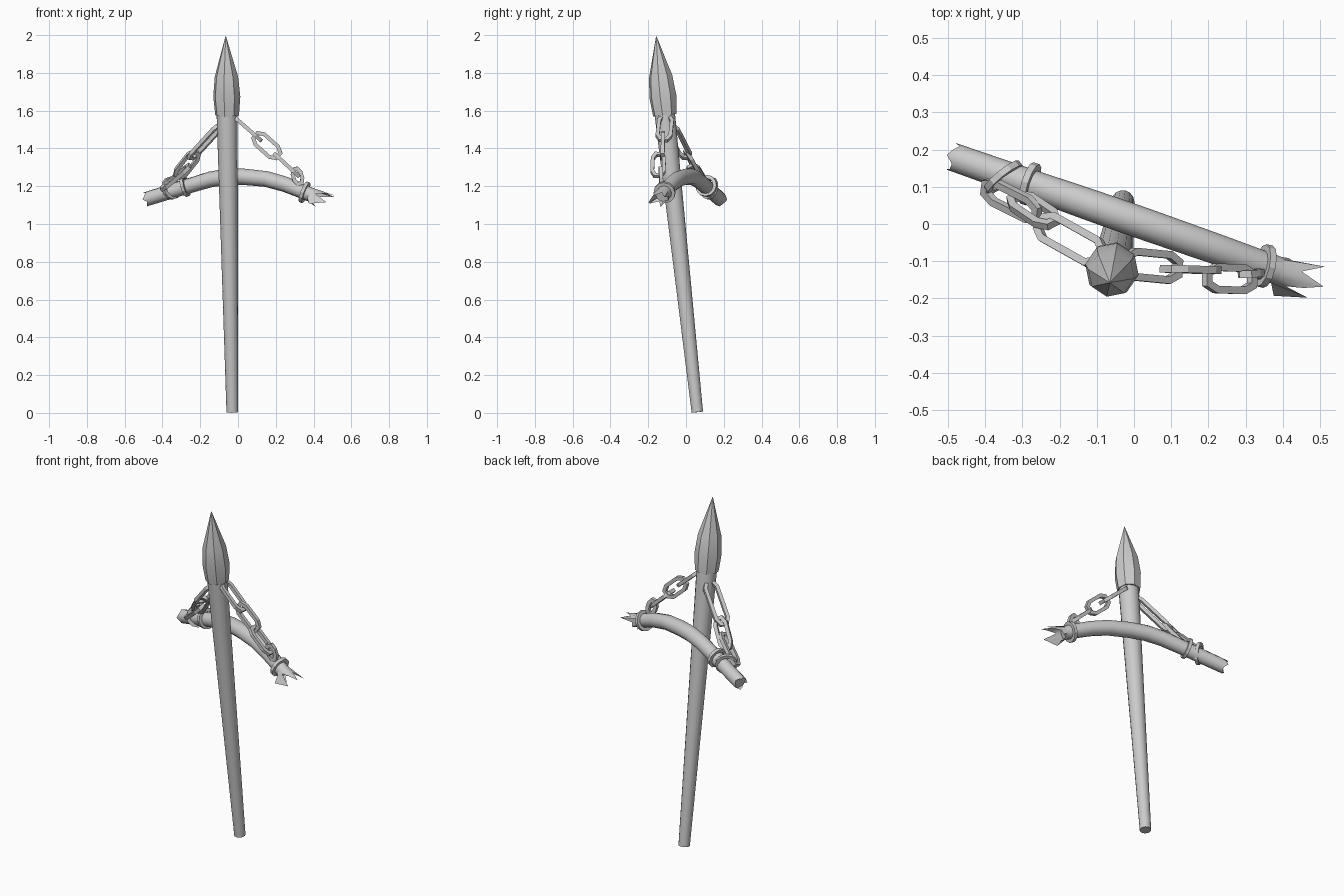
import bpy, bmesh
from math import sin, cos, pi, radians
from mathutils import Vector as V

if "Cube" in bpy.data.objects:
    bpy.data.objects.remove(bpy.data.objects["Cube"])

UP = V((0, 0, 1))


def finish(bm, name, smooth=None):
    bmesh.ops.recalc_face_normals(bm, faces=bm.faces)
    me = bpy.data.meshes.new(name)
    bm.to_mesh(me)
    bm.free()
    ob = bpy.data.objects.new(name, me)
    bpy.context.collection.objects.link(ob)
    if smooth:
        bpy.ops.object.select_all(action='DESELECT')
        ob.select_set(True)
        bpy.context.view_layer.objects.active = ob
        bpy.ops.object.shade_smooth_by_angle(angle=radians(smooth))
    return ob


def bridge(bm, a, b):
    n = len(a)
    for i in range(n):
        bm.faces.new((a[i], a[(i + 1) % n], b[(i + 1) % n], b[i]))


def tube(name, path, radii, sides, side_hint, smooth=None, start_jag=None, end_jag=None):
    """Sweep a round section; jags are (along, outward) offsets per rim vertex."""
    bm = bmesh.new()
    path = [V(p) for p in path]
    rings = []

    def ring(c, t, r, jag=None):
        s = t.cross(side_hint).normalized()
        u = s.cross(t)
        out = []
        for i in range(sides):
            a = 2 * pi * i / sides
            d = s * cos(a) + u * sin(a)
            along, outward = jag[i] if jag else (0, 0)
            out.append(bm.verts.new(c + d * (r + outward) + t * along))
        return out

    n = len(path)
    for k in range(n):
        t = (path[min(k + 1, n - 1)] - path[max(k - 1, 0)]).normalized()
        rings.append(ring(path[k], t, radii[k]))
    for a, b in zip(rings, rings[1:]):
        bridge(bm, a, b)
    bm.faces.new(rings[0])
    bm.faces.new(rings[-1])
    # broken wood rims
    if start_jag:
        t = (path[1] - path[0]).normalized()
        bridge(bm, rings[0], ring(path[0], t, radii[0], start_jag))
    if end_jag:
        t = (path[-1] - path[-2]).normalized()
        bridge(bm, rings[-1], ring(path[-1], t, radii[-1], end_jag))
    return finish(bm, name, smooth)


def loop(name, centre, u, v, outline, t=0.011):
    """Closed band of square section following a 2D outline."""
    bm = bmesh.new()
    c, u, v = V(centre), u.normalized(), v.normalized()
    w = u.cross(v)
    n = len(outline)
    rings = []
    for off, h in ((-t, -t), (t, -t), (t, t), (-t, t)):
        r = []
        for i in range(n):
            p = V(outline[i])
            e1 = (p - V(outline[i - 1])).normalized()
            e2 = (V(outline[(i + 1) % n]) - p).normalized()
            m = V((e1.y + e2.y, -e1.x - e2.x)).normalized()
            q = p + m * off / max(0.5, m.dot(V((e1.y, -e1.x))))
            r.append(bm.verts.new(c + u * q.x + v * q.y + w * h))
        rings.append(r)
    for i in range(4):
        bridge(bm, rings[i], rings[(i + 1) % 4])
    return finish(bm, name)


def link(name, a, b, side, half_w=0.034, t=0.01):
    """Chamfered chain link from a to b, opening towards 'side'."""
    a, b = V(a), V(b)
    u = (b - a).normalized()
    v = V(side) - u * V(side).dot(u)
    L, w = (b - a).length / 2 - t, half_w
    c = min(0.032, L * 0.6)
    pts = [(L, -w * .5), (L, w * .5), (L - c, w), (c - L, w),
           (-L, w * .5), (-L, -w * .5), (c - L, -w), (L - c, -w)]
    loop(name, (a + b) / 2, u, v, pts, t)


def band(name, centre, axis, r=0.049, t=0.009):
    axis = V(axis).normalized()
    u = UP.cross(axis)
    pts = [(r * cos(2 * pi * i / 12), r * sin(2 * pi * i / 12)) for i in range(12)]
    loop(name, centre, u, axis.cross(u), pts, t)


# leaning tapered pole
BOTTOM, TIP = V((-0.03, 0.06, 0.004)), V((-0.065, -0.158, 2.0))


def on_axis(z):
    return BOTTOM.lerp(TIP, z / 2)


tube("pole", [BOTTOM, on_axis(1.6)], [0.031, 0.056], 14, V((0, 1, 0)), 40)

# faceted spear head
tube("spear_head", [on_axis(z) for z in (1.575, 1.675, 1.78, 1.995)],
     [0.064, 0.073, 0.063, 0.001], 8, V((0.2, 1, 0)), 20)

# bent crossbar with broken ends, passing behind the pole
bar = [(-0.475, 1.135), (-0.25, 1.205), (-0.15, 1.235), (-0.06, 1.25), (0.03, 1.25),
       (0.15, 1.238), (0.25, 1.21), (0.385, 1.155)]
left_jag = [(-.02, 0), (-.005, 0), (.0, 0), (-.02, 0), (-.01, 0), (.0, 0)] * 2
right_jag = [(.11, .004), (.03, 0), (.075, .004), (.125, .006), (.055, 0), (.115, .022),
             (.03, 0), (.03, .01), (.01, 0), (.05, .012), (.012, 0), (.03, .04)]
tube("crossbar", [(x, 0.01 - 0.35 * x, z) for x, z in bar],
     [.038, .040, .042, .043, .043, .042, .041, .038], 12, UP, 40, left_jag, right_jag)

# bands on the crossbar
band("right_band", (0.352, -0.113, 1.168), (0.9, -0.2, -0.35))
band("left_inner_band", (-0.28, 0.108, 1.202), (0.93, -0.3, 0.25))
band("left_outer_band", (-0.352, 0.125, 1.19), (0.62, -0.76, 0.2), 0.052)

# right chain, links alternating in orientation
Y, X = (0, 1, 0), (1, 0, 1)
link("right_link_1", (-0.03, -0.105, 1.575), (0.125, -0.12, 1.44), Y)
link("right_link_2", (0.085, -0.12, 1.475), (0.22, -0.125, 1.355), X, 0.036)
link("right_link_3", (0.19, -0.145, 1.375), (0.325, -0.15, 1.25), Y, 0.03)
link("right_link_4", (0.30, -0.135, 1.30), (0.33, -0.13, 1.205), X, 0.022)

# left chain
S = (0.53, 0.85, 0)
link("left_link_1", (-0.085, -0.09, 1.53), (-0.255, 0.005, 1.345), S)
link("left_link_2", (-0.215, 0.0, 1.385), (-0.325, 0.075, 1.245), (1, -0.5, 1), 0.03)
link("left_link_3", (-0.255, 0.025, 1.31), (-0.405, 0.1, 1.185), (0.3, 0.6, 0.5), 0.028)
